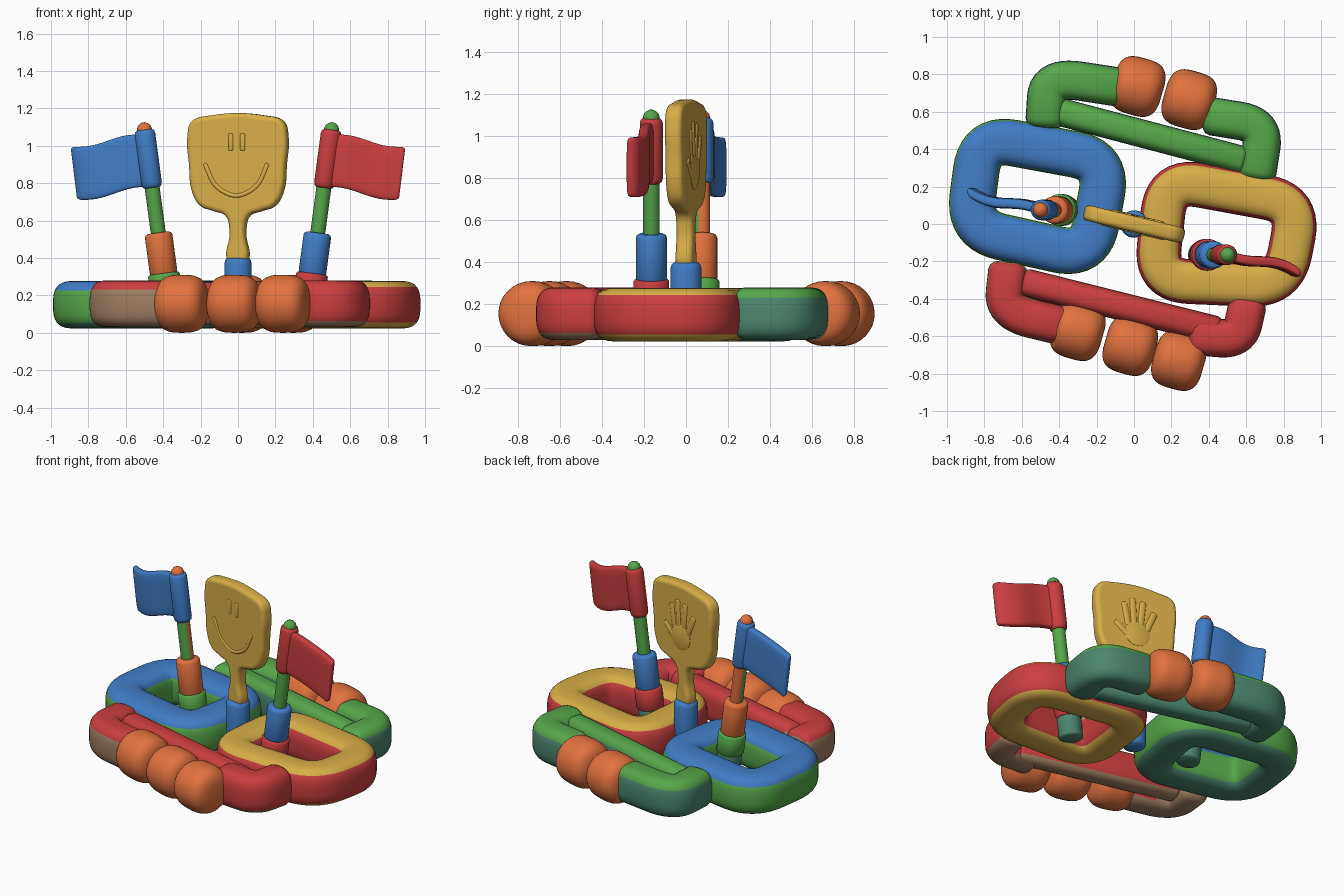
import bpy, bmesh, math
from mathutils import Vector, Matrix

if "Cube" in bpy.data.objects:
    bpy.data.objects.remove(bpy.data.objects["Cube"])

def mat(name, *rgb):
    m = bpy.data.materials.new(name)
    lin = [((c / 255 + 0.055) / 1.055) ** 2.4 for c in rgb]
    m.diffuse_color = (*lin, 1)
    m.use_nodes = True
    m.node_tree.nodes["Principled BSDF"].inputs["Base Color"].default_value = m.diffuse_color
    return m

RED, BLUE = mat("red", 202, 62, 64), mat("blue", 64, 126, 200)
GREEN, YELLOW = mat("green", 86, 168, 74), mat("yellow", 216, 174, 72)
ORANGE, TAN = mat("orange", 226, 114, 62), mat("tan", 160, 126, 98)
TEAL = mat("dull teal", 76, 134, 110)

def loft(name, rings, mats, rule=None, closed=False, matrix=None):
    """Skin a list of vertex rings; rule(centre, normal) picks the material."""
    bm = bmesh.new()
    R = [[bm.verts.new(p) for p in ring] for ring in rings]
    n = len(R[0])
    for i in range(len(R) if closed else len(R) - 1):
        a, b = R[i], R[(i + 1) % len(R)]
        for j in range(n):
            bm.faces.new((a[j], a[(j + 1) % n], b[(j + 1) % n], b[j]))
    if not closed:
        bm.faces.new(R[0])
        bm.faces.new(R[-1])
    bmesh.ops.recalc_face_normals(bm, faces=bm.faces)
    bm.normal_update()
    if rule:
        for f in bm.faces:
            f.material_index = rule(f.calc_center_median(), f.normal)
    me = bpy.data.meshes.new(name)
    bm.to_mesh(me)
    bm.free()
    for m in mats:
        me.materials.append(m)
    ob = bpy.data.objects.new(name, me)
    bpy.context.collection.objects.link(ob)
    if matrix:
        ob.matrix_world = matrix
    return ob

def section(a, b, e, n=32):
    """Superellipse cross-section points."""
    out = []
    for k in range(n):
        t = 2 * math.pi * (k + 0.5) / n
        c, s = math.cos(t), math.sin(t)
        out.append((a * math.copysign(abs(c) ** (2 / e), c), b * math.copysign(abs(s) ** (2 / e), s)))
    return out

def sweep(name, pts, w, h, z, mats, rule=None, closed=False, d=0.18, e=3, matrix=None):
    """Sweep a rounded section along a flat path with rounded corners."""
    P = [Vector(p) for p in pts]
    path, n = [], len(P)
    for i, p in enumerate(P):
        if not closed and i in (0, n - 1):
            path.append(p)
            continue
        q, r = P[i - 1], P[(i + 1) % n]
        da, db = min(d, (q - p).length * 0.48), min(d, (r - p).length * 0.48)
        a, b = p + (q - p).normalized() * da, p + (r - p).normalized() * db
        for k in range(11):
            t = k / 10
            path.append(a * (1 - t) ** 2 + p * 2 * t * (1 - t) + b * t * t)
    m, rings = len(path), []
    sec = section(w / 2, h / 2, e)
    def ring(p, t, s):
        side = Vector((-t.y, t.x))
        return [(p.x + side.x * u * s, p.y + side.y * u * s, z + v * s) for u, v in sec]
    for i, p in enumerate(path):
        lo, hi = (i - 1, (i + 1) % m) if closed else (max(i - 1, 0), min(i + 1, m - 1))
        t = (path[hi] - path[lo]).normalized()
        if not closed and i == 0:
            rings += [ring(p - t * w * x, t, s) for x, s in ((.22, .55), (.19, .75), (.11, .93))]
        rings.append(ring(p, t, 1))
        if not closed and i == m - 1:
            rings += [ring(p + t * w * x, t, s) for x, s in ((.11, .93), (.19, .75), (.22, .55))]
    return loft(name, rings, mats, rule, closed, matrix)

def lathe(name, p0, p1, prof, mats, rule=None, n=32, matrix=None):
    """Turn a (fraction, radius) profile about the line p0-p1."""
    p0, p1 = Vector(p0), Vector(p1)
    q = (p1 - p0).to_track_quat('Z', 'Y')
    rings = [[p0.lerp(p1, t) + q @ Vector((r * math.cos(k * math.tau / n), r * math.sin(k * math.tau / n), 0))
              for k in range(n)] for t, r in prof]
    return loft(name, rings, mats, rule, False, matrix)

# square base rings, with two-tone sides
sweep("blue_ring", [(-.82, .465), (-.14, .34), (-.235, -.175), (-.885, -.03)], .25, .255, .15,
      [BLUE, GREEN, TEAL], lambda c, n: 0 if n.z > .35 else (2 if n.z < -.5 else 1), True)
sweep("yellow_ring", [(.175, .24), (.885, .11), (.80, -.33), (.115, -.30)], .24, .255, .15,
      [YELLOW, RED], lambda c, n: 0 if abs(n.z) > .5 else 1, True)

# side handles: straight bar with a hook at each end
red_rule = lambda c, n: 1 if n.z < -.5 or (n.z < .35 and c.x < -.45) else 0
green_rule = lambda c, n: 1 if n.z < .3 else 0
HANDLES = [
    ("red", [RED, TAN], red_rule, [(-.57, -.315), (.43, -.565)],
     [(-.675, -.25), (-.70, -.47), (-.38, -.545)], [(.605, -.44), (.565, -.62), (.34, -.60)],
     [(-.30, -.57), (-.02, -.65), (.24, -.73)]),
    ("green", [GREEN, TEAL], green_rule, [(-.38, .595), (.57, .345)],
     [(-.475, .56), (-.46, .79), (-.10, .735)], [(.66, .28), (.70, .53), (.42, .575)],
     [(.02, .735), (.295, .665)]),
]
axis = Vector((.26, -.075, 0)).normalized()
for col, mats, rule, bar, left, right, beads in HANDLES:
    sweep(col + "_bar", bar, .15, .23, .155, mats, rule)
    sweep(col + "_left_hook", left, .21, .25, .155, mats, rule)
    sweep(col + "_right_hook", right, .205, .25, .155, mats, rule)
    # barrel beads
    prof = [((1 - math.cos(math.pi * k / 24)) / 2, 0) for k in range(1, 24)]
    prof = [(t, .155 * (1 - abs(2 * t - 1) ** 3.2) ** (1 / 3.2)) for t, _ in prof]
    for i, (x, y) in enumerate(beads):
        c = Vector((x, y, .155))
        lathe(f"{col}_bead_{i}", c - axis * .137, c + axis * .137, prof, [ORANGE])

# flags on leaning poles
TUBE = [(0, .75), (.03, .93), (.08, 1), (.92, 1), (.97, .93), (1, .75)]
DOME = [(0, 1), (.45, 1), (.7, .88), (.88, .6), (1, .2)]

def flag(side, s, y0, sleeve, collar, pole, cap, cloth, pole_rule):
    at = lambda z: (s * (.395 + .11 * (z - .3) / .82), y0, z)
    tube = lambda part, z0, z1, r, mats, prof=TUBE, rule=None: lathe(
        f"{side}_flag_{part}", at(z0), at(z1), [(t, r * k) for t, k in prof], mats, rule)
    tube("foot", .05, .22, .075, [TEAL])
    tube("collar", .18, .32, .085, [collar])
    tube("sleeve", .305, .535, .074, [sleeve])
    tube("pole", .5, 1.08, .04, pole, TUBE, pole_rule)
    tube("cap", 1.06, 1.125, .04, [cap], DOME)
    tube("hem", .775, 1.085, .055, [cloth])
    # waving cloth
    sec, rings = section(1, 1, 5), []
    for u in [k / 20 for k in range(20)] + [.97, .985, .995, 1]:
        k = 1 if u < .94 else max(.3, math.sqrt(max(0, 1 - ((u - .94) / .062) ** 2)))
        hk = 1 - (1 - k) * .13
        xb, xt = .455 + .405 * u, .495 + .40 * u
        wob = .012 * math.sin(u * 6.28)
        zb, zt = .78 - .07 * u + wob, 1.07 - .065 * u - .01 + wob
        y = y0 - s * (.10 * u ** 1.5 + .015 * math.sin(u * 6.28))
        ring = []
        for a, b in sec:
            f = .5 + .5 * a * hk
            ring.append((s * (xb + (xt - xb) * f), y + b * .028 * k, zb + (zt - zb) * f))
        rings.append(ring)
    loft(f"{side}_flag_cloth", rings, [cloth])

flag("left", -1, .075, ORANGE, GREEN, [GREEN, ORANGE], ORANGE, BLUE,
     lambda c, n: 0 if -n.y - .5 * n.x > 0 else 1)
flag("right", 1, -.165, BLUE, RED, [GREEN], GREEN, RED, None)

# central post
lathe("centre_post", (0, 0, .05), (0, 0, .4), [(t, .073 * r) for t, r in TUBE], [BLUE])

# paddle board, drawn flat then stood up and turned
M = Matrix.Rotation(math.radians(-13.5), 4, 'Z') @ Matrix.Rotation(math.pi / 2, 4, 'X')
half = [(.042, .37), (.042, .55), (.065, .625), (.13, .65), (.205, .68), (.25, .76), (.265, .9),
        (.274, 1.05), (.25, 1.13), (.16, 1.16)]
outline = half + [(-x, y) for x, y in reversed(half)]
cu = bpy.data.curves.new("paddle", 'CURVE')
cu.dimensions, cu.fill_mode = '2D', 'BOTH'
cu.extrude, cu.bevel_depth, cu.bevel_resolution, cu.offset = .016, .026, 4, -.026
sp = cu.splines.new('BEZIER')
sp.bezier_points.add(len(outline) - 1)
sp.use_cyclic_u, sp.resolution_u = True, 6
for bp, (x, y) in zip(sp.bezier_points, outline):
    bp.co = (x, y, 0)
    bp.handle_left_type = bp.handle_right_type = 'AUTO'
cu.materials.append(YELLOW)
paddle = bpy.data.objects.new("paddle", cu)
bpy.context.collection.objects.link(paddle)
paddle.matrix_world = M
paddle.select_set(True)
bpy.context.view_layer.objects.active = paddle
bpy.ops.object.convert(target='MESH')

# raised smile and eyes on the front
smile = [(-.17, .9), (-.12, .78), (0, .72), (.12, .78), (.17, .9)]
sweep("smile", smile, .024, .02, .038, [YELLOW], d=.06, e=2, matrix=M)
for i, x in enumerate((-.03, .035)):
    sweep(f"eye_{i}", [(x, .98), (x, 1.06)], .028, .02, .038, [YELLOW], e=2, matrix=M)

# raised hand print on the back
lathe("hand_palm", (0, .83, -.03), (0, .83, -.05), [(0, .085), (.7, .085), (1, .07)], [YELLOW], matrix=M)
FINGERS = [(-.065, .87, -.115, .99), (-.025, .9, -.04, 1.05), (.02, .9, .03, 1.06),
           (.06, .88, .085, 1.02), (.05, .80, .14, .88)]
for i, (a, b, c, d) in enumerate(FINGERS):
    sweep(f"hand_finger_{i}", [(a, b), (c, d)], .042, .02, -.04, [YELLOW], e=2, matrix=M)

# smooth shading
for ob in bpy.context.scene.objects:
    ob.select_set(ob.type == 'MESH')
bpy.ops.object.shade_smooth_by_angle(angle=math.radians(45))
